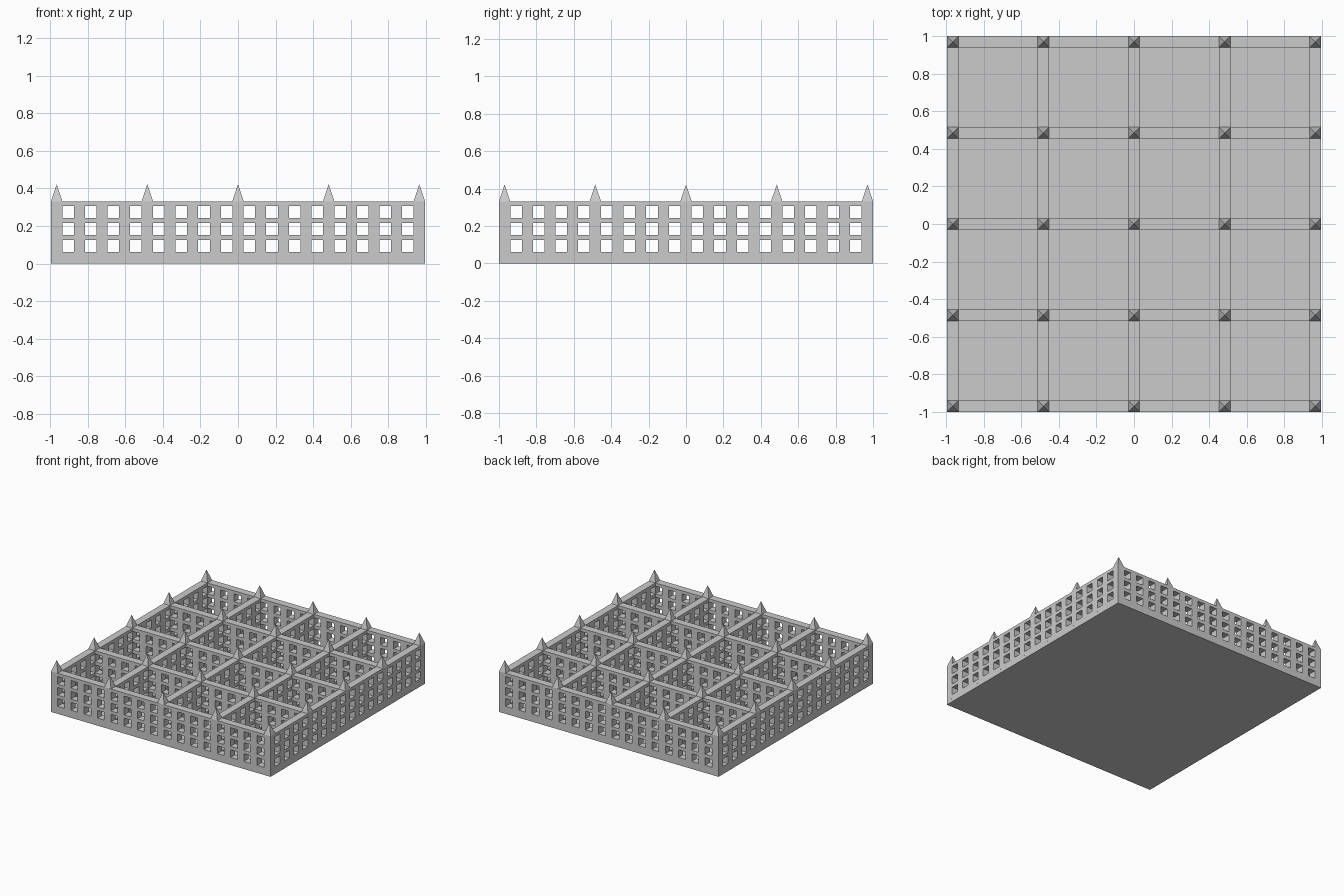
import bpy, bmesh
from mathutils import Matrix

if "Cube" in bpy.data.objects:
    bpy.data.objects.remove(bpy.data.objects["Cube"])

# everything sits on a module: 66 units across, 16 windows per side
UX, UY = 1.99 / 66, 2.0 / 66
T = 0.0605                     # wall thickness
FLOOR, TOP, TIP = 0.03, 0.332, 0.422
POSTS = [-32, -16, 0, 16, 32]  # wall positions in units


def finish(bm, name):
    bmesh.ops.recalc_face_normals(bm, faces=bm.faces)
    me = bpy.data.meshes.new(name)
    bm.to_mesh(me)
    bm.free()
    ob = bpy.data.objects.new(name, me)
    bpy.context.collection.objects.link(ob)
    return ob


def wall(name, u, offset, turned):
    """Pierced wall: a grid of panels without the window cells, extruded to thickness."""
    xs = [-33 * u]
    for i in range(16):
        c = (i - 7.5) * 4 * u
        xs += [c - 0.031, c + 0.031]
    xs.append(33 * u)
    zs = [FLOOR]
    for j in range(3):
        z = 0.062 + j * 0.0905
        zs += [z, z + 0.063]
    zs.append(TOP)
    bm = bmesh.new()
    v = [[bm.verts.new((x, -T / 2, z)) for z in zs] for x in xs]
    for i in range(len(xs) - 1):
        for j in range(len(zs) - 1):
            if i % 2 and j % 2:
                continue           # window opening
            bm.faces.new((v[i][j], v[i + 1][j], v[i + 1][j + 1], v[i][j + 1]))
    ext = bmesh.ops.extrude_face_region(bm, geom=bm.faces[:], use_keep_orig=True)
    moved = [g for g in ext["geom"] if isinstance(g, bmesh.types.BMVert)]
    bmesh.ops.translate(bm, verts=moved, vec=(0, T, 0))
    bmesh.ops.translate(bm, verts=bm.verts, vec=(0, offset, 0))
    if turned:
        bmesh.ops.transform(bm, matrix=Matrix(((0, 1, 0, 0), (1, 0, 0, 0), (0, 0, 1, 0), (0, 0, 0, 1))),
                            verts=bm.verts)
    return finish(bm, name)


# floor slab
bm = bmesh.new()
bmesh.ops.create_cube(bm, size=1)
bmesh.ops.transform(bm, verts=bm.verts,
                    matrix=Matrix.Translation((0, 0, FLOOR / 2)) @ Matrix.Diagonal((66 * UX, 66 * UY, FLOOR, 1)))
finish(bm, "floor_slab")

# crossing walls
for k, p in enumerate(POSTS):
    wall(f"cross_wall_{k + 1}", UX, p * UY, False)
    wall(f"long_wall_{k + 1}", UY, p * UX, True)

# pyramid spires on every crossing
h = T / 2
for a in POSTS:
    for b in POSTS:
        bm = bmesh.new()
        base = [bm.verts.new((x, y, TOP)) for x, y in ((-h, -h), (h, -h), (h, h), (-h, h))]
        tip = bm.verts.new((0, 0, TIP))
        bm.faces.new(base)
        for i in range(4):
            bm.faces.new((base[i], base[(i + 1) % 4], tip))
        ob = finish(bm, "spire")
        ob.location = (a * UX, b * UY, 0)
